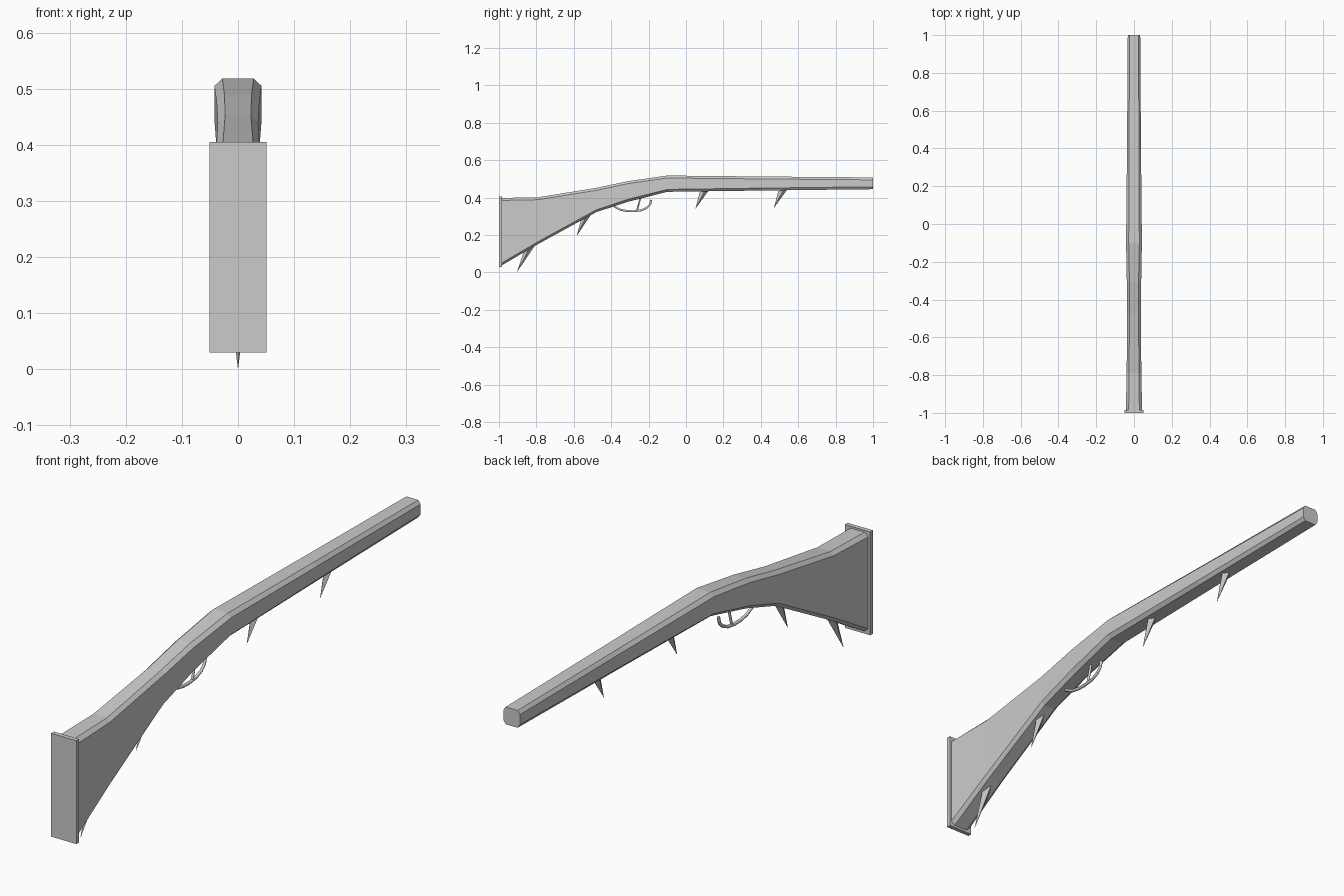
import bpy, bmesh
from mathutils import Vector

cube = bpy.data.objects.get("Cube")
if cube:
    bpy.data.objects.remove(cube, do_unlink=True)

GREY = (0.6, 0.6, 0.6, 1.0)
mat = bpy.data.materials.new("plain_grey")
mat.use_nodes = True
mat.diffuse_color = GREY
mat.node_tree.nodes["Principled BSDF"].inputs["Base Color"].default_value = GREY


def finish(name, bm):
    bmesh.ops.recalc_face_normals(bm, faces=bm.faces)
    mesh = bpy.data.meshes.new(name)
    bm.to_mesh(mesh)
    bm.free()
    mesh.materials.append(mat)
    obj = bpy.data.objects.new(name, mesh)
    bpy.context.collection.objects.link(obj)
    return obj


def loft(name, rings):
    """Skin a list of equal-length vertex rings and cap both ends."""
    bm = bmesh.new()
    loops = [[bm.verts.new(p) for p in ring] for ring in rings]
    n = len(loops[0])
    for a, b in zip(loops, loops[1:]):
        for i in range(n):
            j = (i + 1) % n
            bm.faces.new((a[i], a[j], b[j], b[i]))
    bm.faces.new(loops[0])
    bm.faces.new(loops[-1])
    return finish(name, bm)


def section(y, top, bottom, half, flat, drop=0.013):
    """Chamfered rectangle across the body at y."""
    right = [(flat, top), (half, top - drop), (half, bottom + drop), (flat, bottom)]
    outline = right + [(-x, z) for x, z in reversed(right)]
    return [(x, y, z) for x, z in outline]


# One-piece stock and barrel: y, top, bottom, half width, flat half width
stations = [
    (-0.99, 0.398, 0.035, 0.043, 0.028),
    (-0.79, 0.402, 0.152, 0.039, 0.027),
    (-0.48, 0.452, 0.322, 0.036, 0.023),
    (-0.31, 0.488, 0.378, 0.038, 0.024),
    (-0.10, 0.518, 0.431, 0.042, 0.028),
    (0.40, 0.513, 0.438, 0.037, 0.026),
    (1.00, 0.508, 0.445, 0.033, 0.024),
]
loft("stock_and_barrel", [section(*s) for s in stations])

# Butt plate
bm = bmesh.new()
bmesh.ops.create_cube(bm, size=1)
bmesh.ops.scale(bm, vec=(0.102, 0.016, 0.375), verts=bm.verts)
bmesh.ops.translate(bm, vec=(0, -0.992, 0.2175), verts=bm.verts)
finish("butt_plate", bm)


# Diamond-section spikes under the body, leaning towards the butt
def spike(name, tip_y, tip_z, base_y, base_z):
    bm = bmesh.new()
    tip = bm.verts.new((0, tip_y, tip_z))
    base = [bm.verts.new((x, base_y + dy, base_z + dy * 0.4))
            for x, dy in ((0.017, 0), (0, 0.029), (-0.017, 0), (0, -0.029))]
    for i in range(4):
        bm.faces.new((tip, base[i], base[(i + 1) % 4]))
    bm.faces.new(base)
    finish(name, bm)


spike("butt_spike", -0.905, 0.0, -0.835, 0.135)
spike("grip_spike", -0.585, 0.195, -0.528, 0.31)
spike("rear_barrel_spike", 0.05, 0.34, 0.102, 0.44)
spike("front_barrel_spike", 0.47, 0.345, 0.522, 0.445)


# Trigger guard and trigger as thin bent rods
def rod(name, path, radius):
    curve = bpy.data.curves.new(name, "CURVE")
    curve.dimensions = "3D"
    curve.bevel_depth = radius
    curve.bevel_resolution = 1
    curve.use_fill_caps = True
    line = curve.splines.new("POLY")
    line.points.add(len(path) - 1)
    for point, (y, z) in zip(line.points, path):
        point.co = (0, y, z, 1)
    curve.materials.append(mat)
    obj = bpy.data.objects.new(name, curve)
    bpy.context.collection.objects.link(obj)


rod("trigger_guard", [(-0.395, 0.37), (-0.38, 0.35), (-0.35, 0.335), (-0.315, 0.328),
                      (-0.28, 0.327), (-0.24, 0.332), (-0.21, 0.345), (-0.192, 0.363),
                      (-0.186, 0.388)], 0.006)
rod("trigger", [(-0.242, 0.41), (-0.25, 0.375), (-0.262, 0.332)], 0.005)
